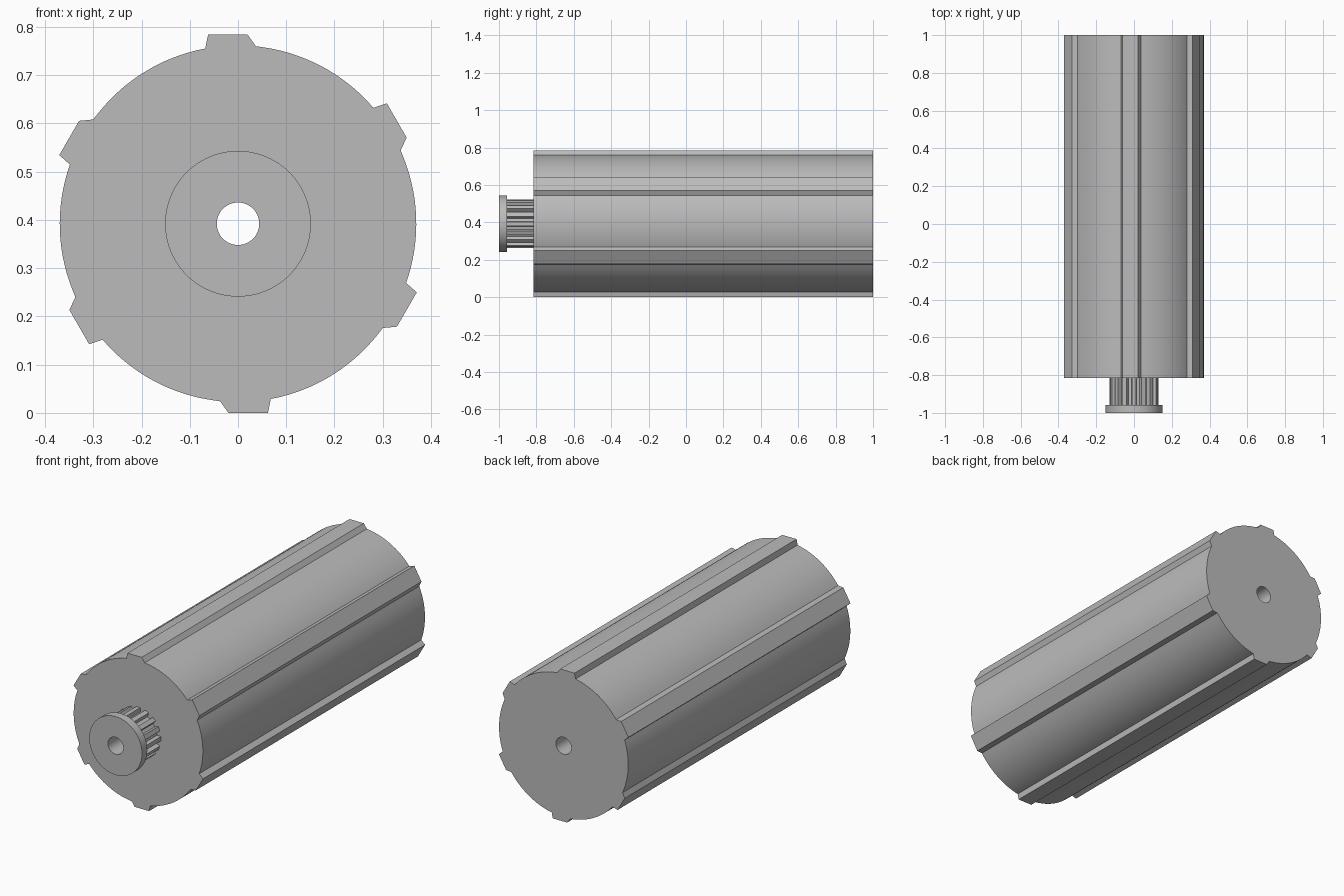
import bpy, bmesh, math
from mathutils import Vector, Matrix

cube = bpy.data.objects.get("Cube")
if cube:
    bpy.data.objects.remove(cube)

AXIS_Z = 0.392
BORE = 0.044

grey = bpy.data.materials.new("plain_grey")
grey.use_nodes = True
grey.diffuse_color = (0.5, 0.5, 0.5, 1)
grey.node_tree.nodes["Principled BSDF"].inputs["Base Color"].default_value = grey.diffuse_color


def polar(radius, angle):
    return Vector((radius * math.cos(angle), radius * math.sin(angle)))


def circle(radius, steps):
    return [polar(radius, math.tau * i / steps) for i in range(steps)]


def bored_bar(name, outline, y0, y1, caps=True):
    """Extrude an x-z outline along y with the shaft bore through it."""
    bm = bmesh.new()
    end_edges = {y0: [], y1: []}
    for loop, inner in ((outline, False), (circle(BORE, 48), True)):
        n = len(loop)
        rings = {y: [bm.verts.new((p.x, y, p.y + AXIS_Z)) for p in loop] for y in (y0, y1)}
        for i in range(n):
            j = (i + 1) % n
            quad = [rings[y0][i], rings[y0][j], rings[y1][j], rings[y1][i]]
            bm.faces.new(quad[::-1] if inner else quad)
            for y in (y0, y1):
                end_edges[y].append(bm.edges.get((rings[y][i], rings[y][j])))
    if caps:
        for edges in end_edges.values():
            bmesh.ops.triangle_fill(bm, edges=edges, use_beauty=True)
        bmesh.ops.recalc_face_normals(bm, faces=bm.faces)
    mesh = bpy.data.meshes.new(name)
    bm.to_mesh(mesh)
    bm.free()
    mesh.materials.append(grey)
    obj = bpy.data.objects.new(name, mesh)
    bpy.context.collection.objects.link(obj)
    bpy.ops.object.select_all(action="DESELECT")
    obj.select_set(True)
    bpy.context.view_layer.objects.active = obj
    bpy.ops.object.shade_smooth_by_angle(angle=math.radians(20))
    return obj


# Drum: six lopsided ribs joined by arcs
rib = [Vector(p) for p in ((0.037, 0.368), (0.02, 0.392), (-0.062, 0.392), (-0.068, 0.363))]
arc_start = math.atan2(rib[-1].y, rib[-1].x)
arc_end = math.atan2(rib[0].y, rib[0].x) + math.tau / 6
drum_outline = []
for k in range(6):
    turn = k * math.tau / 6
    drum_outline += [Matrix.Rotation(turn, 2) @ p for p in rib]
    for i in range(1, 16):
        drum_outline.append(polar(0.3695, turn + arc_start + (arc_end - arc_start) * i / 16))
bored_bar("ribbed_drum", drum_outline, -0.815, 1.0)

# Toothed drive pulley
TEETH = 16
pitch = math.tau / TEETH
pulley_outline = []
for k in range(TEETH):
    for radius, offset in ((0.108, -0.30), (0.13, -0.22), (0.13, 0.22), (0.108, 0.30)):
        pulley_outline.append(polar(radius, (k + offset) * pitch))
bored_bar("toothed_pulley", pulley_outline, -0.957, -0.815, caps=False)

# End flange
bored_bar("pulley_flange", circle(0.151, 96), -1.0, -0.957)
